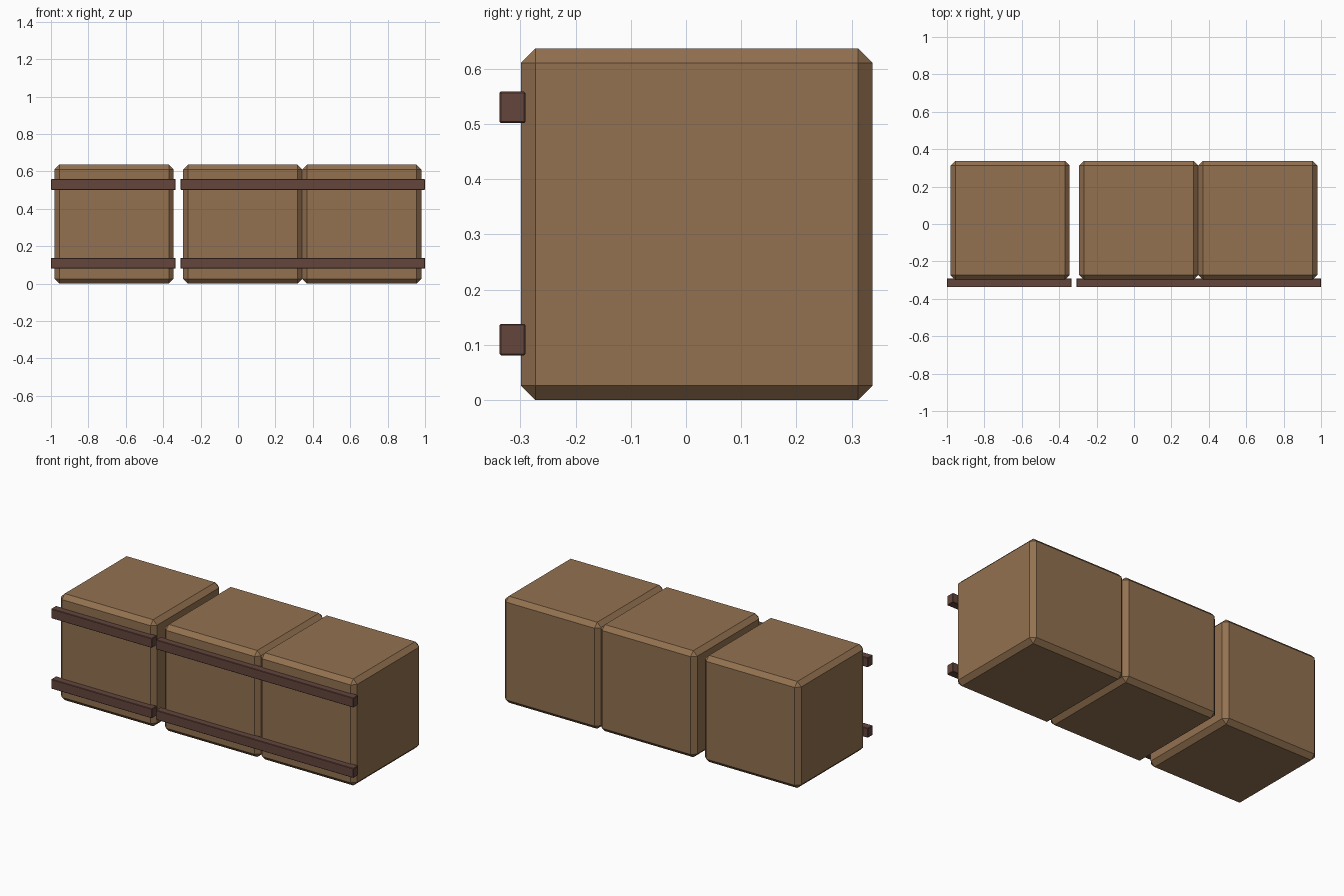
import bpy

cube = bpy.data.objects.get("Cube")
if cube:
    bpy.data.objects.remove(cube, do_unlink=True)


def make_material(name, color):
    mat = bpy.data.materials.new(name)
    mat.use_nodes = True
    mat.diffuse_color = color
    mat.node_tree.nodes["Principled BSDF"].inputs["Base Color"].default_value = color
    return mat


tan = make_material("tan_board", (0.29, 0.165, 0.08, 1))
brown = make_material("dark_brown_wood", (0.125, 0.06, 0.045, 1))


def chamfered_box(name, low, high, chamfer, mat):
    """Flat-shaded block between two corners with chamfered edges."""
    bpy.ops.mesh.primitive_cube_add(size=1, location=[(a + b) / 2 for a, b in zip(low, high)])
    obj = bpy.context.object
    obj.name = name
    obj.scale = [b - a for a, b in zip(low, high)]
    bpy.ops.object.transform_apply(location=False, rotation=False, scale=True)
    bevel = obj.modifiers.new("chamfer", "BEVEL")
    bevel.width = chamfer
    bevel.segments = 1
    obj.data.materials.append(mat)
    return obj


# Three boxes in a row, one set slightly apart
SIZE = 0.637
for side, x in (("right", -0.981), ("middle", -0.293), ("left", 0.343)):
    chamfered_box(side + "_box", (x, -0.299, 0), (x + SIZE, 0.338, SIZE), 0.026, tan)

# Horizontal rails across the front
for level, z in (("lower", 0.081), ("upper", 0.502)):
    for side, x0, x1 in (("short", -1, -0.333), ("long", -0.308, 1)):
        chamfered_box(f"{level}_{side}_rail", (x0, -0.338, z), (x1, -0.291, z + 0.057), 0.0025, brown)
